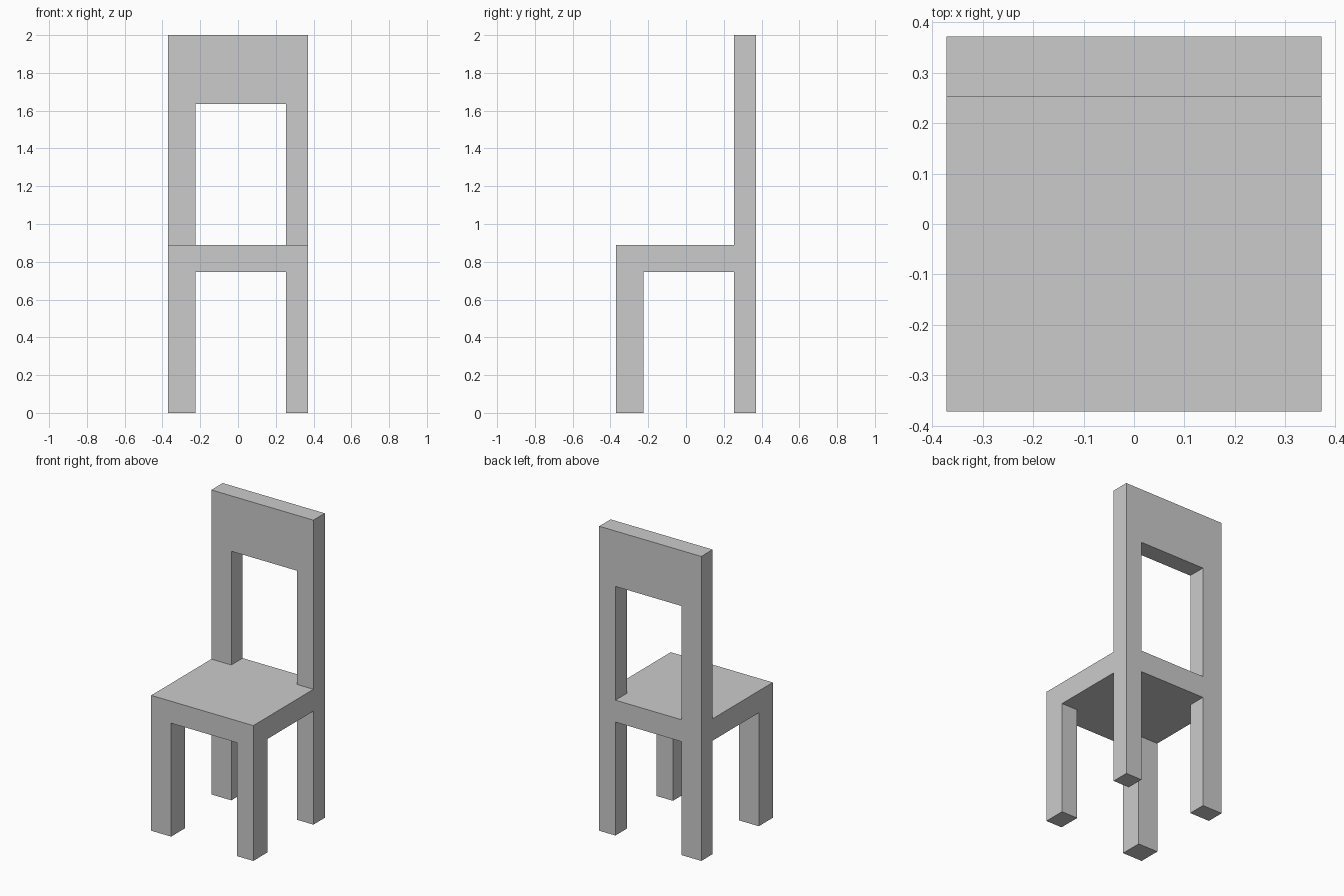
import bpy
import bmesh
from mathutils import Vector

if "Cube" in bpy.data.objects:
    bpy.data.objects.remove(bpy.data.objects["Cube"])

# Shared grid lines: the parts are blocks filling cells between them
X = [-0.371, -0.226, 0.253, 0.371]
Y = [-0.371, -0.226, 0.253, 0.371]
Z = [0.0, 0.745, 0.889, 1.636, 2.0]

# Each part as the cells it fills (x, y, z)
PARTS = {
    "front_leg_left": {(0, 0, 0)},
    "front_leg_right": {(2, 0, 0)},
    "back_leg_left": {(0, 2, 0)},
    "back_leg_right": {(2, 2, 0)},
    "seat": {(x, y, 1) for x in range(3) for y in range(3)},
    "back_post_left": {(0, 2, 2)},
    "back_post_right": {(2, 2, 2)},
    "back_panel": {(x, 2, 3) for x in range(3)},
}
FILLED = set().union(*PARTS.values())


def cell_face(cell, axis, side):
    """Corners of one face of a cell, wound outwards."""
    corners = []
    for a, b in ((0, 0), (1, 0), (1, 1), (0, 1)):
        idx = list(cell)
        idx[axis] += side
        idx[(axis + 1) % 3] += a
        idx[(axis + 2) % 3] += b
        corners.append(Vector((X[idx[0]], Y[idx[1]], Z[idx[2]])))
    return corners if side else corners[::-1]


def build_part(name, cells):
    """Make a part from its cells, leaving out faces hidden in the joints."""
    bm = bmesh.new()
    for cell in sorted(cells):
        for axis in range(3):
            for side in (0, 1):
                near = list(cell)
                near[axis] += 1 if side else -1
                if tuple(near) not in FILLED:
                    bm.faces.new([bm.verts.new(c) for c in cell_face(cell, axis, side)])
    bmesh.ops.remove_doubles(bm, verts=bm.verts, dist=1e-5)
    bmesh.ops.dissolve_limit(bm, angle_limit=0.01, verts=bm.verts, edges=bm.edges)
    mesh = bpy.data.meshes.new(name)
    bm.to_mesh(mesh)
    bm.free()
    bpy.context.collection.objects.link(bpy.data.objects.new(name, mesh))


for part_name, part_cells in PARTS.items():
    build_part(part_name, part_cells)
